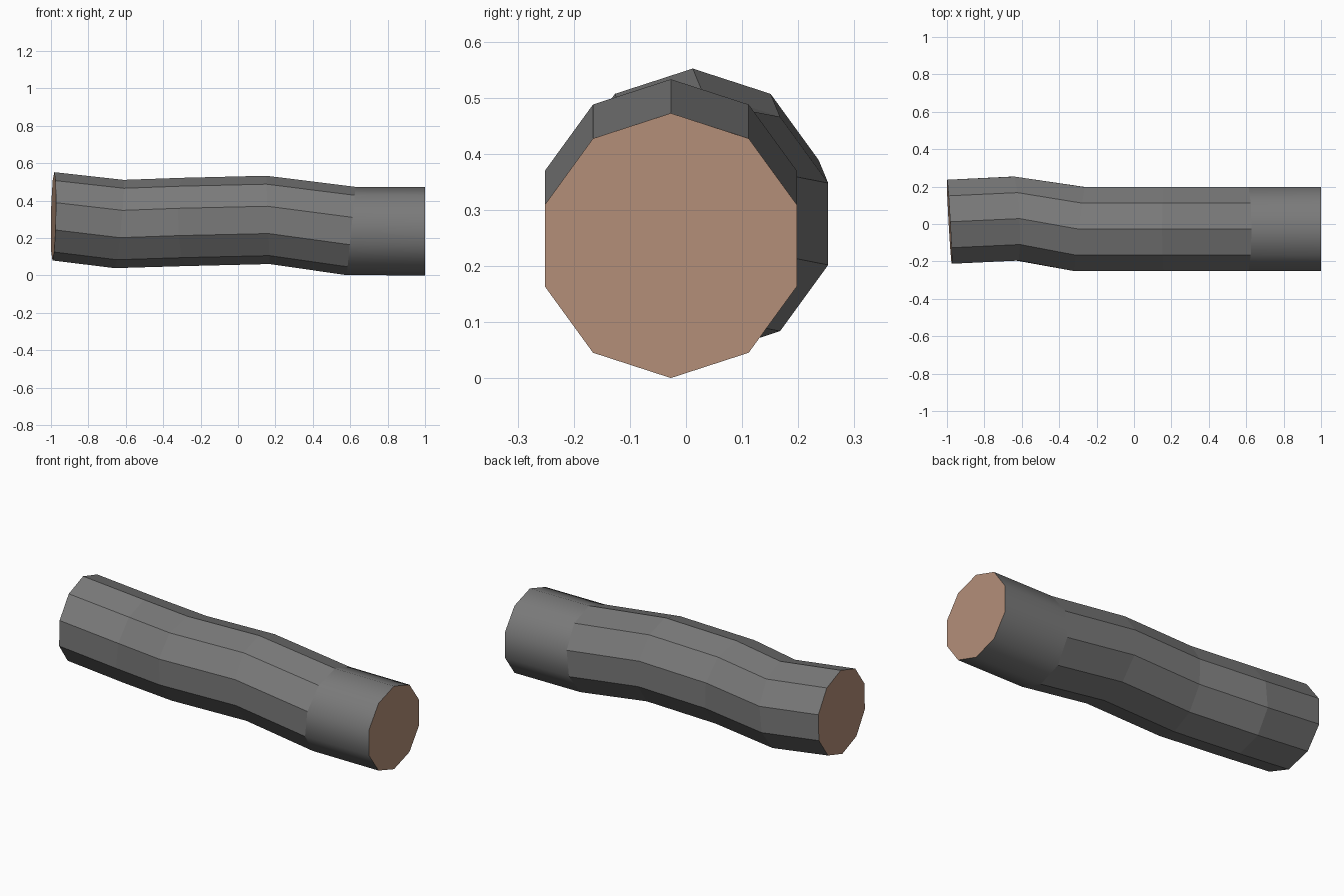
import bpy, bmesh, math

if "Cube" in bpy.data.objects:
    bpy.data.objects.remove(bpy.data.objects["Cube"])

SIDES = 10
RADIUS = 0.236


def material(name, rgb):
    m = bpy.data.materials.new(name)
    m.diffuse_color = (*rgb, 1.0)
    m.use_nodes = True
    m.node_tree.nodes["Principled BSDF"].inputs["Base Color"].default_value = m.diffuse_color
    return m


# Mitred rings along the log: x, y, z of centre, lean of the ring in y and in z
rings = [
    (1.0, -0.027, 0.2365, 0.0, 0.0),
    (0.605, -0.027, 0.2375, 0.0, 0.10),
    (0.16, -0.027, 0.297, 0.0, -0.04),
    (-0.29, -0.027, 0.286, 0.13, -0.03),
    (-0.635, 0.029, 0.275, -0.05, 0.10),
    (-0.987, 0.012, 0.316, -0.056, 0.02),
]

bm = bmesh.new()
loops = []
for cx, cy, cz, lean_y, lean_z in rings:
    loop = []
    for i in range(SIDES):
        a = math.pi / 2 + i * math.tau / SIDES
        dy, dz = RADIUS * math.cos(a), RADIUS * math.sin(a)
        loop.append(bm.verts.new((cx + lean_y * dy + lean_z * dz, cy + dy, cz + dz)))
    loops.append(loop)

# Bark sides: the straight right-hand section is smooth, the rest faceted
for k in range(len(loops) - 1):
    for i in range(SIDES):
        j = (i + 1) % SIDES
        f = bm.faces.new((loops[k][i], loops[k][j], loops[k + 1][j], loops[k + 1][i]))
        f.smooth = k == 0

# Cut wood ends
for loop in (loops[0], loops[-1]):
    f = bm.faces.new(loop)
    f.material_index = 1

bmesh.ops.recalc_face_normals(bm, faces=bm.faces[:])
mesh = bpy.data.meshes.new("log")
bm.to_mesh(mesh)
bm.free()
mesh.materials.append(material("grey bark", (0.195, 0.195, 0.195)))
mesh.materials.append(material("cut wood", (0.456, 0.275, 0.191)))
log = bpy.data.objects.new("log", mesh)
bpy.context.collection.objects.link(log)
